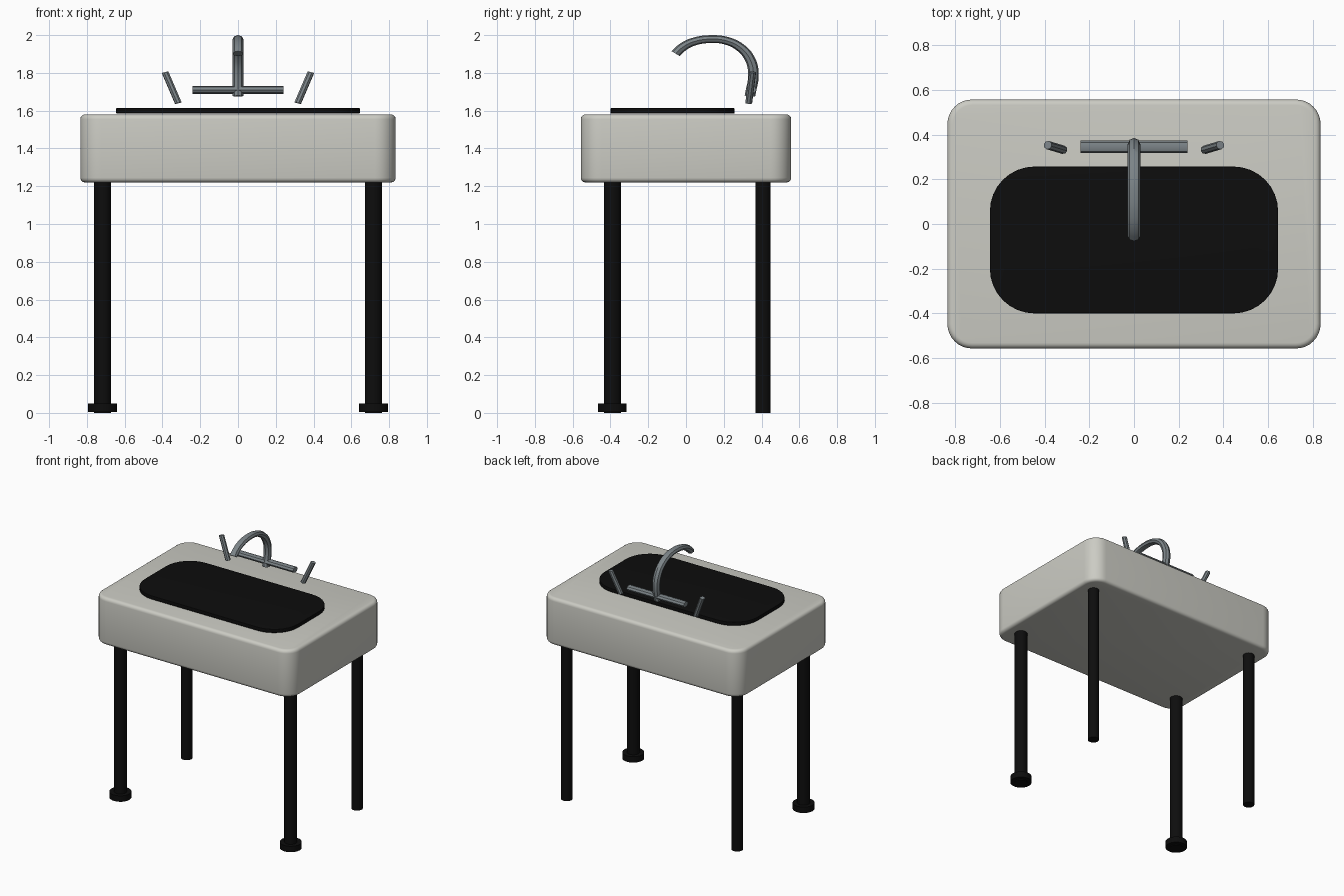
import bpy, bmesh, math
from mathutils import Vector

if "Cube" in bpy.data.objects:
    bpy.data.objects.remove(bpy.data.objects["Cube"], do_unlink=True)


def material(name, rgb, metallic=0.0):
    mat = bpy.data.materials.new(name)
    mat.use_nodes = True
    mat.diffuse_color = (*rgb, 1)
    shader = mat.node_tree.nodes["Principled BSDF"]
    shader.inputs["Base Color"].default_value = (*rgb, 1)
    shader.inputs["Metallic"].default_value = metallic
    return mat


porcelain = material("warm white porcelain", (0.60, 0.60, 0.55))
black = material("black", (0.004, 0.004, 0.004))
steel = material("blue grey steel", (0.20, 0.23, 0.245))


def finish(obj, name, mat):
    obj.name = name
    obj.data.name = name
    obj.data.materials.clear()
    obj.data.materials.append(mat)
    bpy.ops.object.select_all(action="DESELECT")
    obj.select_set(True)
    bpy.context.view_layer.objects.active = obj
    bpy.ops.object.transform_apply(location=False, rotation=False, scale=True)
    bpy.ops.object.shade_smooth_by_angle(angle=math.radians(40))
    return obj


def rounded_slab(name, low, high, corner, edge, mat):
    """Box with rounded upright corners and softened rims."""
    low, high = Vector(low), Vector(high)
    size, centre = high - low, (low + high) / 2
    bm = bmesh.new()
    bmesh.ops.create_cube(bm, size=1)
    bmesh.ops.scale(bm, vec=size, verts=bm.verts)
    upright = [e for e in bm.edges
               if abs(e.verts[0].co.z - e.verts[1].co.z) > size.z / 2]
    bmesh.ops.bevel(bm, geom=upright, offset=corner, segments=8,
                    profile=0.5, affect="EDGES")
    rims = [e for e in bm.edges
            if abs(e.verts[0].co.z - e.verts[1].co.z) < size.z / 2]
    bmesh.ops.bevel(bm, geom=rims, offset=edge, segments=4,
                    profile=0.5, affect="EDGES")
    mesh = bpy.data.meshes.new(name)
    bm.to_mesh(mesh)
    bm.free()
    obj = bpy.data.objects.new(name, mesh)
    bpy.context.collection.objects.link(obj)
    obj.location = centre
    return finish(obj, name, mat)


def post(name, x, y, radius, bottom, top, mat):
    bpy.ops.mesh.primitive_cylinder_add(
        vertices=24, radius=radius, depth=top - bottom,
        location=(x, y, (bottom + top) / 2))
    return finish(bpy.context.object, name, mat)


FLATTEN = 0.74


def tube(name, points, radius, mat, smooth=False):
    """Capped round tube along a path, slightly squashed in height."""
    curve = bpy.data.curves.new(name, "CURVE")
    curve.dimensions = "3D"
    curve.bevel_depth = radius
    curve.bevel_resolution = 2
    curve.resolution_u = 4
    curve.use_fill_caps = True
    spline = curve.splines.new("BEZIER")
    spline.bezier_points.add(len(points) - 1)
    for knot, (x, y, z) in zip(spline.bezier_points, points):
        knot.co = (x, y, z / FLATTEN)
        knot.handle_left_type = knot.handle_right_type = "AUTO" if smooth else "VECTOR"
    if not smooth:
        curve.resolution_u = 1
    obj = bpy.data.objects.new(name, curve)
    bpy.context.collection.objects.link(obj)
    obj.scale.z = FLATTEN
    bpy.ops.object.select_all(action="DESELECT")
    obj.select_set(True)
    bpy.context.view_layer.objects.active = obj
    bpy.ops.object.convert(target="MESH")
    return finish(bpy.context.object, name, mat)


# Sink body and dark basin panel
rounded_slab("sink_body", (-0.835, -0.557, 1.22), (0.835, 0.557, 1.58),
             0.11, 0.025, porcelain)
rounded_slab("basin", (-0.645, -0.4, 1.585), (0.645, 0.257, 1.613),
             0.2, 0.004, black)

# Legs, the front pair with round feet
for side, x in (("left", 0.717), ("right", -0.717)):
    post("front_leg_" + side, x, -0.39, 0.045, 0.0, 1.225, black)
    post("front_foot_" + side, x, -0.39, 0.076, 0.005, 0.05, black)
    post("back_leg_" + side, x, 0.408, 0.04, 0.0, 1.225, black)

# Tap: cross bar, arched spout, slanted handles
tube("tap_bar", [(-0.24, 0.345, 1.71), (0.24, 0.345, 1.71)], 0.028, steel)
spout_path = [(0.338, 1.677), (0.357, 1.80), (0.335, 1.88), (0.287, 1.935),
              (0.215, 1.97), (0.13, 1.979), (0.04, 1.965), (-0.015, 1.938),
              (-0.055, 1.902)]
tube("tap_spout", [(0, y, z) for y, z in spout_path], 0.028, steel, smooth=True)
for side, s in (("left", 1), ("right", -1)):
    tube("tap_handle_" + side,
         [(s * 0.316, 0.332, 1.64), (s * 0.386, 0.353, 1.803)], 0.019, steel)
